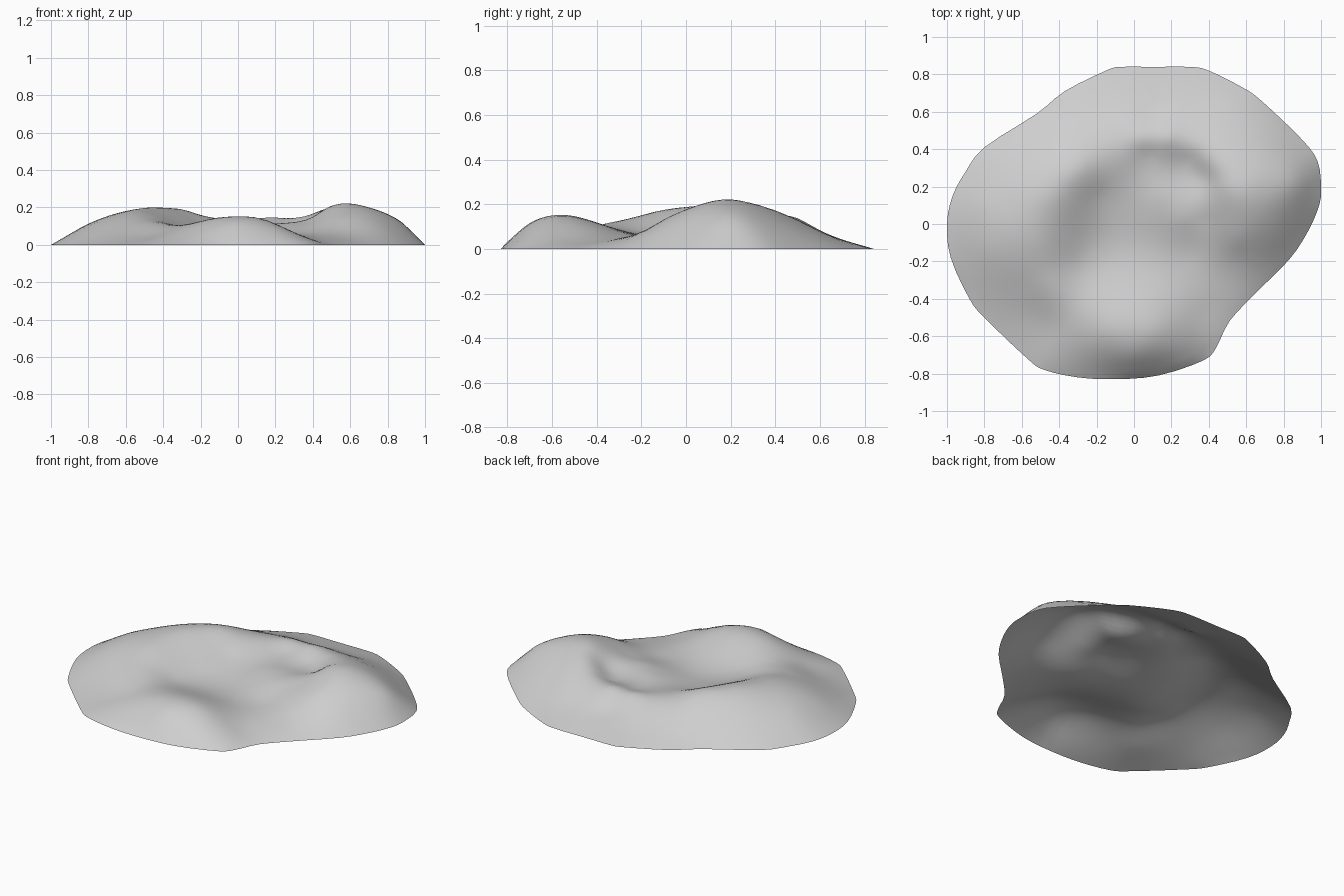
import bpy, bmesh, math
from mathutils import Vector

cube = bpy.data.objects.get("Cube")
if cube:
    bpy.data.objects.remove(cube, do_unlink=True)

# Ground outline, counterclockwise
outline = [(1, .2), (.98, .34), (.89, .46), (.68, .66), (.58, .73), (.4, .82), (.3, .84),
           (.1, .84), (-.07, .84), (-.15, .82), (-.37, .71), (-.52, .59), (-.8, .41),
           (-.9, .28), (-.97, .15), (-1, 0), (-.98, -.18), (-.88, -.4), (-.8, -.5),
           (-.57, -.72), (-.48, -.78), (-.3, -.82), (-.1, -.83), (.13, -.81),
           (.37, -.73), (.44, -.66), (.51, -.52), (.65, -.37), (.83, -.19), (.93, -.04), (.99, .1)]

# Spot heights (x, y, z) for each landform
right_hill = [(.56, .16, .22), (.7, .18, .2), (.87, .22, .125), (.6, .32, .192), (.53, .5, .12),
              (.75, -.08, .1), (.85, .02, .085), (.55, -.08, .14), (.55, -.2, .075),
              (.5, -.3, .045), (.54, -.4, .02), (.48, .2, .2), (.42, .32, .175),
              (.37, .25, .125), (.72, .48, .08), (.6, .6, .055)]
back_rim = [(.33, .41, .148), (.28, .34, .115), (.18, .46, .148), (.03, .46, .145),
            (.08, .37, .12), (-.11, .46, .132), (.1, .6, .075), (.1, .71, .038),
            (.32, .61, .075), (.32, .71, .038), (-.12, .7, .038), (-.22, .58, .075)]
left_ridge = [(-.3, .29, .19), (-.45, .14, .2), (-.2, .35, .158), (-.51, -.12, .17),
              (-.65, -.12, .155), (-.8, -.15, .1), (-.75, -.3, .075), (-.6, -.33, .1),
              (-.45, -.35, .116), (-.7, .1, .145), (-.81, .1, .1), (-.45, .42, .12)]
basin = [(.3, .14, .12), (.27, .03, .112), (.15, .15, .112), (.12, .01, .09), (.02, -.1, .062),
         (.3, -.15, .065), (.38, .02, .12), (-.02, .22, .108), (-.18, .15, .115),
         (-.25, -.08, .09), (-.28, -.24, .085)]
front_mound = [(0, -.6, .15), (.12, -.56, .142), (-.13, -.58, .14), (.02, -.45, .133),
               (.05, -.27, .075), (.22, -.46, .093), (.3, -.49, .065), (.39, -.48, .032),
               (-.28, -.42, .108), (-.48, -.53, .05), (-.3, -.65, .075), (0, -.71, .11),
               (.2, -.69, .08)]


def closed_spline(points, steps):
    """Smooth closed curve through the points."""
    pts = [Vector(p) for p in points]
    n = len(pts)
    curve = []
    for i in range(n):
        a, b, c, d = (pts[(i + k) % n] for k in (-1, 0, 1, 2))
        for s in range(steps):
            t = s / steps
            curve.append(b + (c - a) * t / 2 + (a * 2 - b * 5 + c * 4 - d) * t * t / 2
                         + (b * 3 - a - c * 3 + d) * t ** 3 / 2)
    return curve


def kernel(x, y, u, v):
    r2 = (x - u) ** 2 + (y - v) ** 2
    return r2 * math.log(r2) if r2 > 1e-9 else 0.0


def solve(rows):
    """Gaussian elimination on an augmented matrix."""
    n = len(rows)
    for i in range(n):
        p = max(range(i, n), key=lambda r: abs(rows[r][i]))
        rows[i], rows[p] = rows[p], rows[i]
        for r in range(i + 1, n):
            f = rows[r][i] / rows[i][i]
            if f:
                rows[r] = [a - f * b for a, b in zip(rows[r], rows[i])]
    out = [0.0] * n
    for i in reversed(range(n)):
        done = sum(rows[i][j] * out[j] for j in range(i + 1, n))
        out[i] = (rows[i][n] - done) / rows[i][i]
    return out


def height_surface(spots):
    """Thin-plate surface through the spot heights."""
    rows = [[kernel(x, y, u, v) for u, v, _ in spots] + [1, x, y, z] for x, y, z in spots]
    pad = [0.0] * 4
    rows.append([1.0 for _ in spots] + pad)
    rows.append([s[0] for s in spots] + pad)
    rows.append([s[1] for s in spots] + pad)
    w = solve(rows)
    c, cx, cy = w[-3:]

    def height(x, y):
        return c + cx * x + cy * y + sum(k * kernel(x, y, u, v) for k, (u, v, _) in zip(w, spots))
    return height


# Open terrain shell: concentric rings shrinking from the outline to the middle
spots = right_hill + back_rim + left_ridge + basin + front_mound
spots += [(x, y, 0) for x, y in outline]
height = height_surface(spots)
edge = closed_spline(outline, 3)
RINGS = 32
bm = bmesh.new()
previous = None
for ring in range(RINGS):
    scale = 1 - ring / RINGS
    loop = []
    for p in edge:
        x, y = p * scale
        z = max(0, height(x, y)) if ring else 0
        loop.append(bm.verts.new((x, y, z)))
    if previous:
        for i in range(len(loop)):
            j = (i + 1) % len(loop)
            bm.faces.new((previous[i], previous[j], loop[j], loop[i]))
    previous = loop
middle = bm.verts.new((0, 0, height(0, 0)))
for i in range(len(previous)):
    bm.faces.new((previous[i], previous[(i + 1) % len(previous)], middle))

mesh = bpy.data.meshes.new("terrain_mound")
bm.to_mesh(mesh)
bm.free()
mound = bpy.data.objects.new("terrain_mound", mesh)
bpy.context.collection.objects.link(mound)

# Plain grey surface
grey = bpy.data.materials.new("light_grey")
grey.use_nodes = True
grey.diffuse_color = (.62, .62, .62, 1)
grey.node_tree.nodes["Principled BSDF"].inputs["Base Color"].default_value = (.62, .62, .62, 1)
mesh.materials.append(grey)
mesh.shade_smooth()
